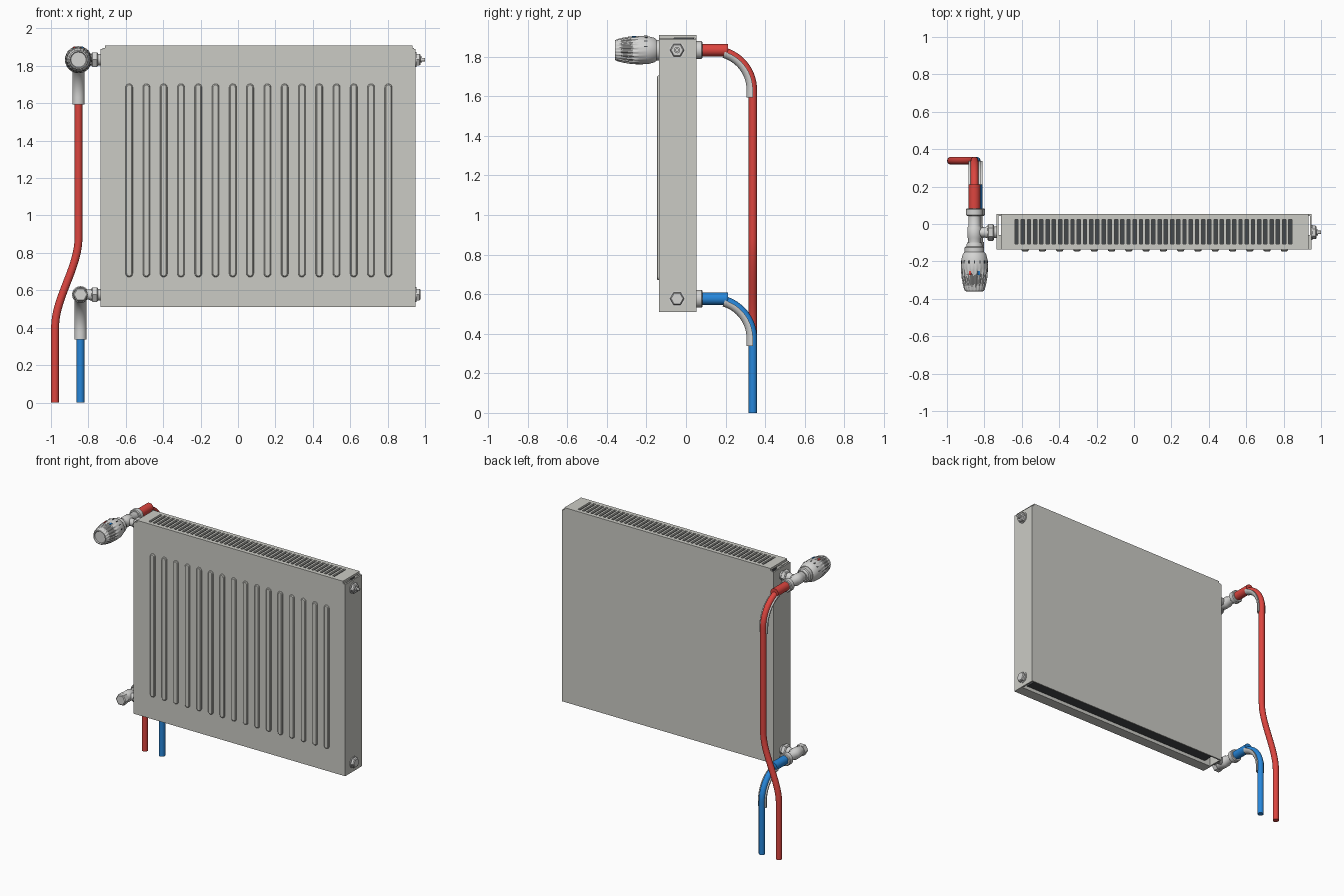
import bpy, bmesh, math
from mathutils import Vector

if "Cube" in bpy.data.objects:
    bpy.data.objects.remove(bpy.data.objects["Cube"])


def material(name, rgb):
    m = bpy.data.materials.new(name)
    m.diffuse_color = (*rgb, 1)
    m.use_nodes = True
    m.node_tree.nodes["Principled BSDF"].inputs["Base Color"].default_value = m.diffuse_color
    return m


ENAMEL = material("radiator_enamel", (0.60, 0.60, 0.56))
METAL = material("valve_metal", (0.66, 0.66, 0.65))
DARK = material("dark_interior", (0.06, 0.065, 0.07))
RED = material("red_pipe", (0.72, 0.06, 0.05))
BLUE = material("blue_pipe", (0.02, 0.24, 0.70))


def finish(name, bm, mat, smooth=False):
    bmesh.ops.recalc_face_normals(bm, faces=bm.faces)
    me = bpy.data.meshes.new(name)
    bm.to_mesh(me)
    bm.free()
    me.materials.append(mat)
    ob = bpy.data.objects.new(name, me)
    bpy.context.collection.objects.link(ob)
    if smooth:
        bpy.ops.object.select_all(action='DESELECT')
        ob.select_set(True)
        bpy.context.view_layer.objects.active = ob
        bpy.ops.object.shade_smooth_by_angle(angle=math.radians(35))
    return ob


def boxes(name, mat, *extents):
    """Boxes given as (x0, x1, y0, y1, z0, z1)."""
    bm = bmesh.new()
    for x0, x1, y0, y1, z0, z1 in extents:
        for v in bmesh.ops.create_cube(bm, size=1)["verts"]:
            v.co = ((x0 + x1) / 2 + v.co.x * (x1 - x0),
                    (y0 + y1) / 2 + v.co.y * (y1 - y0),
                    (z0 + z1) / 2 + v.co.z * (z1 - z0))
    return finish(name, bm, mat)


def skin(bm, rings):
    """Joins rings of points into a capped tube."""
    rings = [[bm.verts.new(p) for p in r] for r in rings]
    n = len(rings[0])
    for a, b in zip(rings, rings[1:]):
        for i in range(n):
            j = (i + 1) % n
            bm.faces.new((a[i], a[j], b[j], b[i]))
    bm.faces.new(rings[0])
    bm.faces.new(rings[-1])


def lathe(name, mat, axis, origin, profile, sides=32, flute=None):
    """Turns (distance, radius) pairs about the x or y axis."""
    bm = bmesh.new()
    rings = []
    for d, r in profile:
        ring = []
        for i in range(sides):
            a = 2 * math.pi * i / sides
            rr = r
            if flute and flute[0] <= d <= flute[1] and i % 4 < 2:
                rr = r * 0.93
            c, s = rr * math.cos(a), rr * math.sin(a)
            ring.append(Vector(origin) + Vector((d, c, s) if axis == 'x' else (c, d, s)))
        rings.append(ring)
    skin(bm, rings)
    return finish(name, bm, mat, sides > 8)


def sweep(name, mat, path, section):
    """Sweeps a section along a path; its second axis points into the bend."""
    bm = bmesh.new()
    rings = []
    for i, p in enumerate(path):
        t = (path[min(i + 1, len(path) - 1)] - path[max(i - 1, 0)]).normalized()
        u = Vector((1, 0, 0))
        u = (u - u.dot(t) * t).normalized()
        v = t.cross(u)
        rings.append([p + u * a + v * b for a, b in section])
    skin(bm, rings)
    return finish(name, bm, mat, True)


def arc(r, a0, a1, n):
    return [(r * math.cos(a0 + (a1 - a0) * i / n), r * math.sin(a0 + (a1 - a0) * i / n))
            for i in range(n + 1)]


# Radiator casing, open underneath
boxes("front_panel", ENAMEL, (-0.725, 0.94, -0.137, -0.06, 0.51, 1.895))
boxes("back_panel", ENAMEL, (-0.725, 0.94, 0.043, 0.053, 0.51, 1.895))
boxes("side_panels", ENAMEL, (-0.735, -0.725, -0.137, 0.053, 0.51, 1.89),
      (0.94, 0.95, -0.137, 0.053, 0.51, 1.89))
boxes("convector_core", DARK, (-0.68, 0.90, -0.06, 0.043, 0.535, 1.89))
boxes("grille_backing", DARK, (-0.70, 0.92, -0.12, 0.04, 1.889, 1.898))

# Top grille: border with crossbars leaving open slots
SLOTS, GX0, GX1 = 45, -0.637, 0.86
pitch = (GX1 - GX0) / SLOTS
bars = [(GX0 + i * pitch + 0.018, GX0 + (i + 1) * pitch, -0.108, 0.025, 1.896, 1.91)
        for i in range(SLOTS)]
boxes("top_grille", ENAMEL, (-0.71, 0.932, -0.137, -0.108, 1.894, 1.91),
      (-0.71, 0.932, 0.025, 0.053, 1.894, 1.91),
      (-0.71, GX0, -0.108, 0.025, 1.894, 1.91),
      (GX1, 0.932, -0.108, 0.025, 1.894, 1.91), *bars)

# Raised vertical ribs with rounded ends
bm = bmesh.new()
for i in range(16):
    cx = -0.582 + 0.0924 * i
    rings = []
    for y, r in ((-0.135, 0.020), (-0.143, 0.018), (-0.147, 0.013)):
        top = [(cx + a, y, 1.685 + b) for a, b in arc(r, 0, math.pi, 8)]
        low = [(cx + a, y, 0.69 + b) for a, b in arc(r, math.pi, 2 * math.pi, 8)]
        rings.append(top + low)
    skin(bm, rings)
finish("front_ribs", bm, ENAMEL, True)

# Plugs on the free end
for z, name in ((1.833, "upper"), (0.577, "lower")):
    lathe(name + "_plug_collar", METAL, 'x', (0, -0.045, z), [(0.945, 0.04), (0.955, 0.04)])
    lathe(name + "_plug_nut", METAL, 'x', (0, -0.045, z),
          [(0.95, 0.036), (0.97, 0.036), (0.976, 0.03)], 6)
lathe("bleed_pin", METAL, 'x', (0, -0.045, 1.833),
      [(0.97, 0.016), (0.985, 0.016), (0.985, 0.009), (1.0, 0.009)], 16)


def pipe_run(name, x, z, mat, offset=0.0):
    """Valve tee, sleeve, bent pipe and bend support."""
    lathe(name + "_union", METAL, 'x', (0, -0.045, z),
          [(x, 0.026), (-0.80, 0.026), (-0.79, 0.031), (-0.735, 0.031)])
    lathe(name + "_union_nut", METAL, 'x', (0, -0.045, z),
          [(-0.784, 0.038), (-0.778, 0.045), (-0.754, 0.045), (-0.748, 0.038)], 6)
    lathe(name + "_valve_body", METAL, 'y', (x, 0, z),
          [(-0.11, 0.034), (-0.08, 0.034), (-0.07, 0.038), (-0.02, 0.038),
           (-0.01, 0.031), (0.05, 0.031)])
    lathe(name + "_pipe_nut", METAL, 'y', (x, 0, z),
          [(0.043, 0.04), (0.048, 0.045), (0.078, 0.045), (0.083, 0.04)], 32)
    lathe(name + "_sleeve", mat, 'y', (x, 0, z), [(0.07, 0.031), (0.212, 0.031)])
    bend = [Vector((x, 0.138 + a, z - 0.2 + b)) for a, b in arc(0.2, math.pi / 2, 0, 16)]
    path = [Vector((x, 0.08, z))] + bend
    if offset:
        for i in range(25):
            f = i / 24
            s = f * f * (3 - 2 * f)
            path.append(Vector((x + offset * s, 0.338, 0.88 - 0.48 * f)))
    path.append(Vector((x + offset, 0.338, 0)))
    sweep(name + "_pipe", mat, path, arc(0.021, 0, 2 * math.pi * 23 / 24, 23))
    shell = arc(0.032, 0, math.pi, 14) + arc(0.0205, math.pi, 0, 14)
    sweep(name + "_bend_support", METAL, bend[3:] + [Vector((x, 0.338, z - 0.24))], shell)


pipe_run("supply", -0.853, 1.833, RED, -0.125)
pipe_run("return", -0.842, 0.577, BLUE)

# Lower valve cap
lathe("return_valve_cap", METAL, 'y', (-0.842, 0, 0.577),
      [(-0.135, 0.034), (-0.13, 0.041), (-0.095, 0.041)], 6)

# Thermostat head with fluted grip
HX, HZ = -0.853, 1.833
lathe("thermostat_collar", METAL, 'y', (HX, 0, HZ),
      [(-0.16, 0.048), (-0.155, 0.052), (-0.125, 0.052), (-0.12, 0.044), (-0.10, 0.04)])
lathe("thermostat_head", METAL, 'y', (HX, 0, HZ),
      [(-0.352, 0.040), (-0.360, 0.044), (-0.358, 0.050), (-0.348, 0.056), (-0.32, 0.063),
       (-0.28, 0.070), (-0.245, 0.072), (-0.235, 0.072), (-0.19, 0.070),
       (-0.16, 0.062), (-0.15, 0.054)], 80, (-0.35, -0.24))


# Thin scale marks on the head
def mark(name, mat, y, w, d, r, angles):
    bm = bmesh.new()
    for deg in angles:
        a = math.radians(deg)
        out, side = Vector((math.sin(a), 0, math.cos(a))), Vector((math.cos(a), 0, -math.sin(a)))
        c = Vector((HX, y, HZ))
        rings = [[c + out * h + side * sx * w + Vector((0, sy * d, 0))
                  for sx, sy in ((-1, -1), (1, -1), (1, 1), (-1, 1))] for h in (r - 0.005, r + 0.0025)]
        skin(bm, rings)
    finish(name, bm, mat)


mark("scale_marks", DARK, -0.203, 0.003, 0.008, 0.0705, range(-75, 76, 25))
mark("warm_mark", RED, -0.262, 0.006, 0.010, 0.0712, (-19,))
mark("cool_mark", BLUE, -0.262, 0.006, 0.010, 0.0712, (19,))
